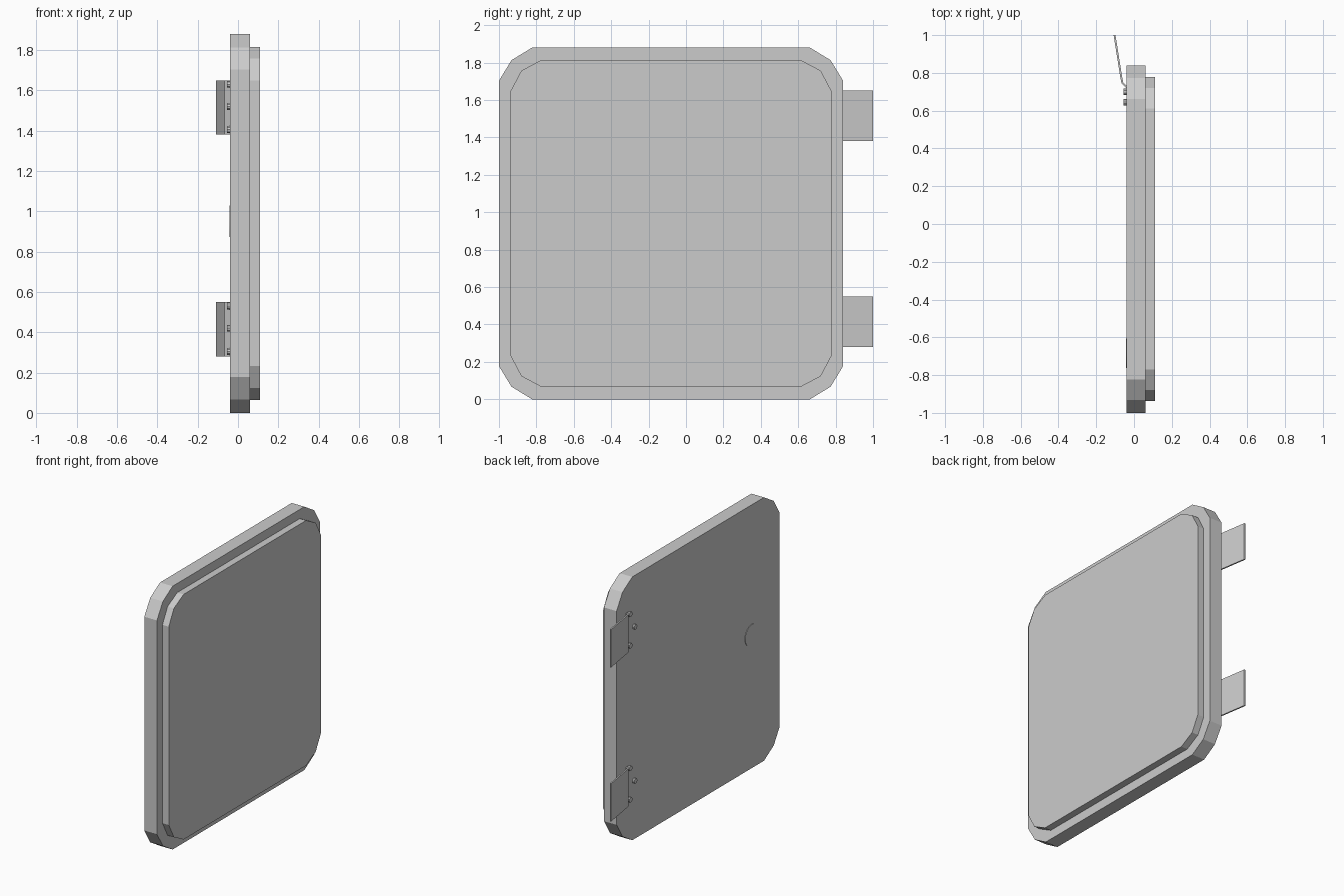
import bpy, bmesh, math

if "Cube" in bpy.data.objects:
    bpy.data.objects.remove(bpy.data.objects["Cube"])


def extrude(name, points, offset):
    """Close a flat 3D outline and extrude it along offset."""
    bm = bmesh.new()
    face = bm.faces.new([bm.verts.new(p) for p in points])
    res = bmesh.ops.extrude_face_region(bm, geom=[face])
    moved = [v for v in res["geom"] if isinstance(v, bmesh.types.BMVert)]
    bmesh.ops.translate(bm, verts=moved, vec=offset)
    bmesh.ops.recalc_face_normals(bm, faces=bm.faces)
    mesh = bpy.data.meshes.new(name)
    bm.to_mesh(mesh)
    bm.free()
    obj = bpy.data.objects.new(name, mesh)
    bpy.context.collection.objects.link(obj)
    return obj


def panel(name, x0, x1, half_y, half_z, cut, mid):
    """Slab with two-segment corners, mirrored around its centre."""
    cy, cz = -0.08, 0.94
    corner = [(half_y, half_z - cut), (half_y - mid, half_z - mid),
              (half_y - cut, half_z)]
    ring = []
    for sy, sz in ((1, 1), (-1, 1), (-1, -1), (1, -1)):
        pts = corner if sy * sz > 0 else corner[::-1]
        ring += [(x0, cy + sy * y, cz + sz * z) for y, z in pts]
    return extrude(name, ring, (x1 - x0, 0, 0))


def disc(name, x, y, z, radius, depth, sides):
    bpy.ops.mesh.primitive_cylinder_add(
        vertices=sides, radius=radius, depth=depth,
        location=(x, y, z), rotation=(0, math.pi / 2, 0))
    obj = bpy.context.object
    obj.name = name
    bpy.ops.object.shade_smooth_by_angle()
    return obj


# Door slab and the raised inner panel
panel("door_slab", -0.04, 0.06, 0.92, 0.94, 0.177, 0.067)
panel("inner_panel", 0.06, 0.11, 0.858, 0.875, 0.167, 0.058)

# Round lock plate
disc("lock_plate", -0.04, -0.685, 0.95, 0.078, 0.006, 24)

# Hinges: bent straps, each held by three bolts
strap = [(-0.108, 1.0), (-0.073, 0.78), (-0.066, 0.745), (-0.038, 0.717),
         (-0.038, 0.731), (-0.057, 0.75), (-0.063, 0.78), (-0.098, 1.0)]
for label, z0 in (("lower", 0.28), ("upper", 1.38)):
    extrude(label + "_hinge", [(x, y, z0) for x, y in strap], (0, 0, 0.27))
    for i, (y, dz) in enumerate(((0.70, 0.025), (0.645, 0.14), (0.70, 0.25))):
        disc(f"{label}_hinge_bolt_{i + 1}", -0.046, y, z0 + dz, 0.018, 0.018, 10)
